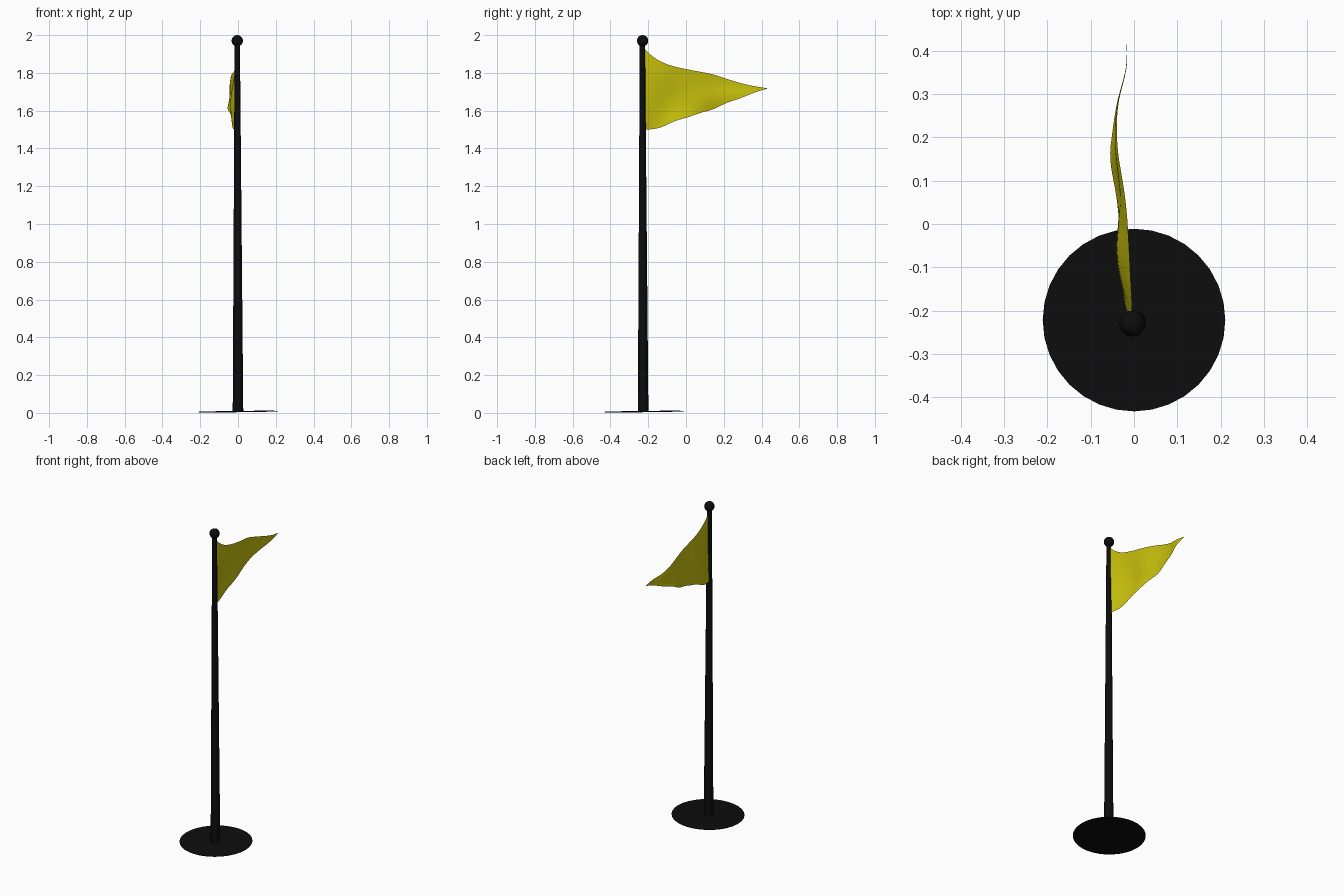
import bpy
import math

cube = bpy.data.objects.get("Cube")
if cube:
    bpy.data.objects.remove(cube, do_unlink=True)


def make_material(name, colour):
    mat = bpy.data.materials.new(name)
    mat.use_nodes = True
    mat.diffuse_color = colour
    mat.node_tree.nodes["Principled BSDF"].inputs["Base Color"].default_value = colour
    return mat


black = make_material("black paint", (0.004, 0.004, 0.004, 1))
yellow = make_material("yellow cloth", (0.6, 0.55, 0.004, 1))


def finish(name, mat, smooth=True):
    obj = bpy.context.object
    obj.name = name
    obj.data.materials.append(mat)
    if smooth:
        bpy.ops.object.shade_smooth_by_angle(angle=math.radians(40))
    return obj


# Thin round base, tilted very slightly
bpy.ops.mesh.primitive_cylinder_add(vertices=32, radius=0.211, depth=0.002,
                                    location=(0, -0.222, 0.007),
                                    rotation=(0.012, -0.012, 0))
finish("base_disc", black)

# Tapered pole leaning a touch to one side
bpy.ops.mesh.primitive_cone_add(vertices=12, radius1=0.028, radius2=0.014, depth=1.955,
                                location=(-0.002, -0.229, 0.983),
                                rotation=(0.002, -0.002, 0))
finish("pole", black)

# Ball finial
bpy.ops.mesh.primitive_uv_sphere_add(segments=20, ring_count=12, radius=0.03,
                                     location=(-0.004, -0.23, 1.97))
finish("finial_ball", black)

# Pennant columns: y, bottom z, top z, then sideways billow at bottom, low, high, top
columns = [
    (-0.225, 1.50, 1.935, -0.008, -0.004, -0.004, -0.005),
    (-0.19, 1.50, 1.895, -0.022, -0.012, -0.006, -0.004),
    (-0.13, 1.508, 1.855, -0.030, -0.036, -0.020, -0.008),
    (-0.06, 1.548, 1.832, -0.034, -0.050, -0.030, -0.011),
    (0.01, 1.563, 1.818, -0.034, -0.036, -0.026, -0.015),
    (0.08, 1.592, 1.805, -0.042, -0.030, -0.034, -0.022),
    (0.15, 1.605, 1.792, -0.059, -0.042, -0.044, -0.036),
    (0.21, 1.643, 1.770, -0.050, -0.042, -0.048, -0.041),
    (0.29, 1.664, 1.745, -0.040, -0.039, -0.040, -0.038),
    (0.36, 1.697, 1.729, -0.014, -0.013, -0.013, -0.012),
    (0.43, 1.716, 1.719, -0.018, -0.018, -0.018, -0.018),
]
verts = [(x, y, low + (high - low) * row / 3)
         for y, low, high, *billow in columns
         for row, x in enumerate(billow)]
faces = [(4 * c + r, 4 * c + r + 1, 4 * c + r + 5, 4 * c + r + 4)
         for c in range(len(columns) - 1) for r in range(3)]
mesh = bpy.data.meshes.new("pennant")
mesh.from_pydata(verts, [], faces)
pennant = bpy.data.objects.new("pennant", mesh)
bpy.context.collection.objects.link(pennant)
bpy.ops.object.select_all(action="DESELECT")
bpy.context.view_layer.objects.active = pennant
pennant.select_set(True)
mesh.materials.append(yellow)
mesh.shade_smooth()
subsurf = pennant.modifiers.new("soft folds", "SUBSURF")
subsurf.levels = subsurf.render_levels = 2
subsurf.boundary_smooth = "PRESERVE_CORNERS"
